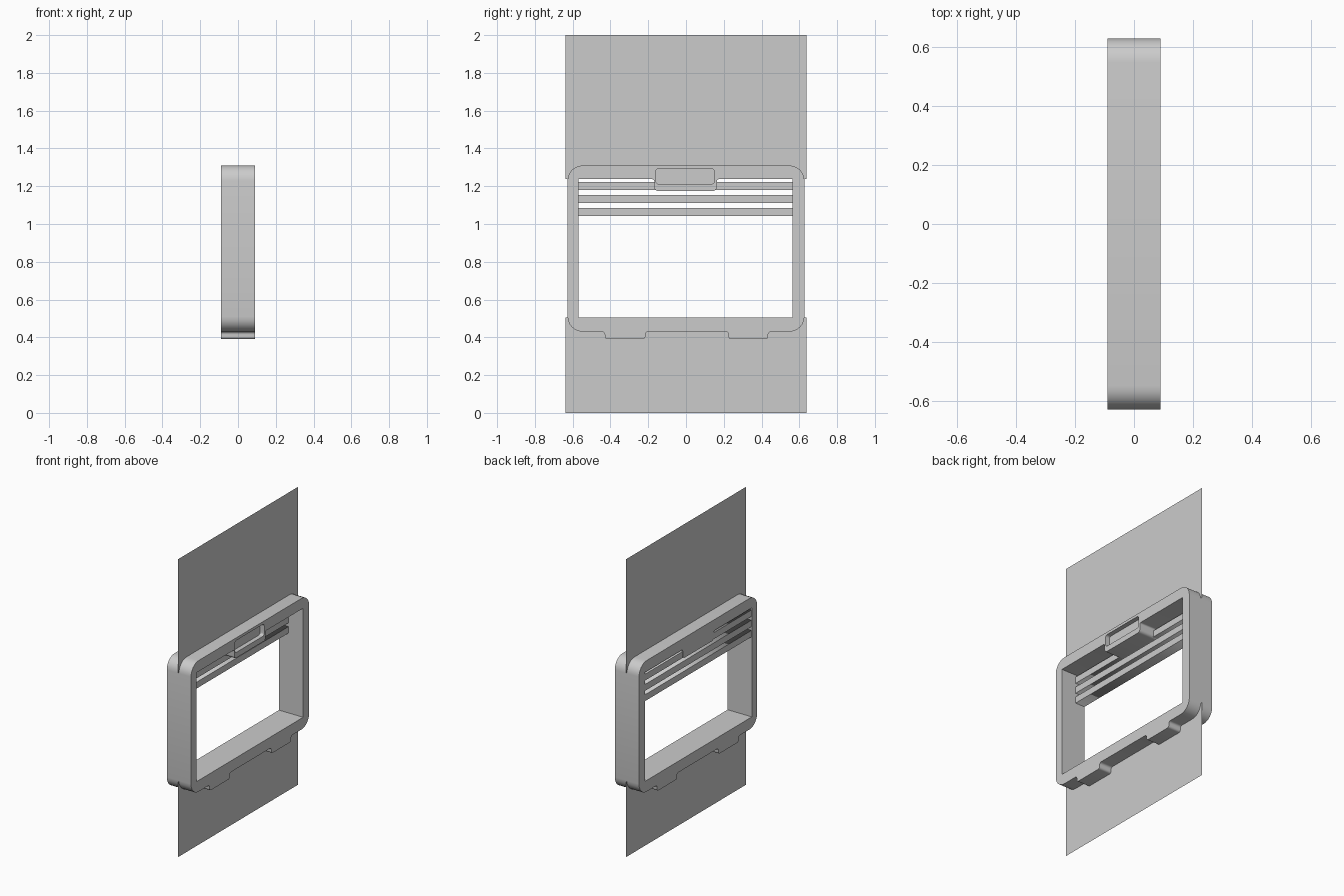
import bpy, bmesh, math
from mathutils import Matrix, Vector

default = bpy.data.objects.get("Cube")
if default:
    bpy.data.objects.remove(default)

grey = bpy.data.materials.new("plain_grey")
grey.use_nodes = True
GREY = (0.6, 0.6, 0.6, 1)
grey.diffuse_color = GREY
grey.node_tree.nodes["Principled BSDF"].inputs["Base Color"].default_value = GREY

HALF = 0.09                                  # half the depth of the frame
# Profile plane (u, v) becomes (y, z); the extrusion runs along x
TO_SIDE = Matrix(((0, 0, 1, 0), (1, 0, 0, 0), (0, 1, 0, 0), (0, 0, 0, 1)))


def rounded(corners, steps=6):
    """Replace each (u, v, radius) corner with an arc."""
    out = []
    for i, (u, v, r) in enumerate(corners):
        p = Vector((u, v))
        a = (Vector(corners[i - 1][:2]) - p).normalized()
        b = (Vector(corners[(i + 1) % len(corners)][:2]) - p).normalized()
        if r == 0:
            out.append(p)
            continue
        centre = p + (a + b) * r
        for k in range(steps + 1):
            t = k / steps * math.pi / 2
            out.append(centre - b * r * math.cos(t) - a * r * math.sin(t))
    return out


def rect(u0, u1, v0, v1, r=0):
    return [(u0, v0, r), (u1, v0, r), (u1, v1, r), (u0, v1, r)]


def add_object(name, mesh):
    obj = bpy.data.objects.new(name, mesh)
    bpy.context.collection.objects.link(obj)
    mesh.materials.clear()
    mesh.materials.append(grey)
    return obj


def extrude_profile(name, loops, x0, x1):
    """Fill the loops (later ones are holes) and extrude from x0 to x1."""
    curve = bpy.data.curves.new(name, 'CURVE')
    curve.dimensions = '2D'
    curve.fill_mode = 'BOTH'
    curve.extrude = (x1 - x0) / 2
    for loop in loops:
        points = rounded(loop)
        spline = curve.splines.new('POLY')
        spline.points.add(len(points) - 1)
        for point, p in zip(spline.points, points):
            point.co = (p.x, p.y, 0, 1)
        spline.use_cyclic_u = True
    temp = bpy.data.objects.new(name + "_curve", curve)
    bpy.context.collection.objects.link(temp)
    graph = bpy.context.evaluated_depsgraph_get()
    mesh = bpy.data.meshes.new_from_object(temp.evaluated_get(graph))
    bpy.data.objects.remove(temp)
    mesh.transform(Matrix.Translation(((x0 + x1) / 2, 0, 0)) @ TO_SIDE)
    bm = bmesh.new()
    bm.from_mesh(mesh)
    bmesh.ops.remove_doubles(bm, verts=bm.verts, dist=0.0001)
    bmesh.ops.recalc_face_normals(bm, faces=bm.faces)
    bm.to_mesh(mesh)
    bm.free()
    return add_object(name, mesh)


def foot(y0, y1, base=0.43, low=0.39, r=0.015):
    return [(y0, base, r), (y0, low, r), (y1, low, r), (y1, base, r)]


# Frame with two feet below and a latch tab hanging into the window
outer = ([(-0.627, 0.43, 0.08)] + foot(-0.43, -0.215) + foot(0.225, 0.435)
         + [(0.627, 0.43, 0.08), (0.627, 1.31, 0.08), (-0.627, 1.31, 0.08)])
window = [(-0.57, 0.505, 0), (0.563, 0.505, 0), (0.563, 1.237, 0),
          (0.163, 1.237, 0.01), (0.163, 1.175, 0.02),
          (-0.168, 1.175, 0.02), (-0.168, 1.237, 0.01), (-0.57, 1.237, 0)]
frame = extrude_profile("frame", [outer, window], -HALF, HALF)

# Finger recess cut into one face of the latch tab
cutter = extrude_profile("recess_cutter", [rect(-0.16, 0.15, 1.212, 1.292, 0.015)],
                         HALF - 0.03, HALF + 0.05)
cutter.hide_render = True
cutter.hide_set(True)
cut = frame.modifiers.new("recess", 'BOOLEAN')
cut.operation = 'DIFFERENCE'
cut.solver = 'EXACT'
cut.object = cutter
bpy.context.view_layer.objects.active = frame
frame.select_set(True)
bpy.ops.object.modifier_apply(modifier=cut.name)
bpy.data.objects.remove(cutter)
bpy.ops.object.shade_smooth_by_angle(angle=math.radians(30))

# Three slats across the top of the window
for i in range(3):
    z = 1.042 + i * 0.069
    extrude_profile(f"slat_{i + 1}", [rect(-0.57, 0.563, z, z + 0.043)], -0.088, -0.018)

# Flat sheets above and below the window
for name, z0, z1 in (("upper_sheet", 1.237, 2.0), ("lower_sheet", 0.0, 0.505)):
    mesh = bpy.data.meshes.new(name)
    mesh.from_pydata([(0, -0.638, z0), (0, 0.638, z0), (0, 0.638, z1), (0, -0.638, z1)],
                     [], [(0, 1, 2, 3)])
    add_object(name, mesh)
